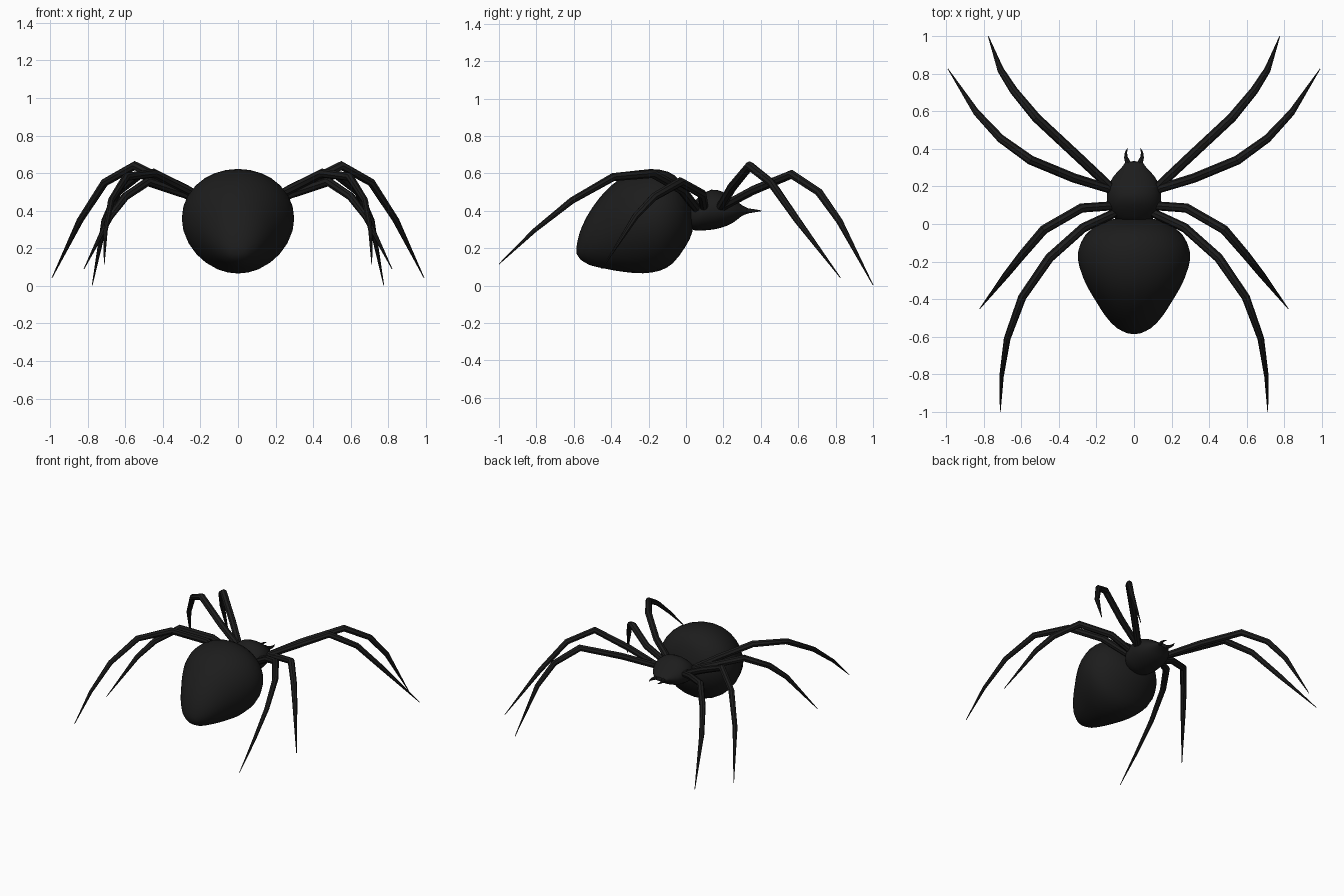
import bpy, bmesh
from math import sin, cos, pi

if "Cube" in bpy.data.objects:
    bpy.data.objects.remove(bpy.data.objects["Cube"])

mat = bpy.data.materials.new("black_shell")
mat.diffuse_color = (0.012, 0.012, 0.012, 1)
mat.use_nodes = True
mat.node_tree.nodes["Principled BSDF"].inputs["Base Color"].default_value = mat.diffuse_color


def catmull(rows, steps):
    """Smoothly resample rows of numbers."""
    out = []
    for i in range(len(rows) - 1):
        a, b = rows[max(i - 1, 0)], rows[i]
        c, d = rows[i + 1], rows[min(i + 2, len(rows) - 1)]
        for s in range(steps):
            t = s / steps
            out.append([0.5 * (2 * q + (r - p) * t + (2 * p - 5 * q + 4 * r - u) * t * t
                               + (3 * q - p - 3 * r + u) * t ** 3)
                        for p, q, r, u in zip(a, b, c, d)])
    out.append(list(rows[-1]))
    return out


def body(name, start, sections, end, n=28):
    """Loft ellipses given as (top y, top z, bottom y, bottom z, half width)."""
    bm = bmesh.new()
    rings = []
    for ty, tz, by, bz, w in catmull(sections, 2):
        cy, cz, hy, hz = (ty + by) / 2, (tz + bz) / 2, (ty - by) / 2, (tz - bz) / 2
        rings.append([bm.verts.new((w * sin(2 * pi * k / n),
                                    cy + hy * cos(2 * pi * k / n),
                                    cz + hz * cos(2 * pi * k / n))) for k in range(n)])
    for a, b in zip(rings, rings[1:]):
        for k in range(n):
            bm.faces.new((a[k], a[(k + 1) % n], b[(k + 1) % n], b[k]))
    for pole, ring in ((start, rings[0]), (end, rings[-1])):
        v = bm.verts.new((0, *pole))
        for k in range(n):
            bm.faces.new((v, ring[k], ring[(k + 1) % n]))
    bmesh.ops.recalc_face_normals(bm, faces=bm.faces)
    me = bpy.data.meshes.new(name)
    bm.to_mesh(me)
    bm.free()
    ob = bpy.data.objects.new(name, me)
    bpy.context.collection.objects.link(ob)
    finish(ob)


def finish(ob, angle=0.7):
    ob.data.materials.clear()
    ob.data.materials.append(mat)
    bpy.ops.object.select_all(action='DESELECT')
    ob.select_set(True)
    bpy.context.view_layer.objects.active = ob
    bpy.ops.object.shade_smooth_by_angle(angle=angle)


def limb(name, points, radii):
    """Tapered eight-sided tube, mirrored to the other side."""
    cu = bpy.data.curves.new(name, 'CURVE')
    cu.dimensions = '3D'
    cu.bevel_depth = 1
    cu.bevel_resolution = 2
    cu.use_fill_caps = True
    sp = cu.splines.new('POLY')
    sp.points.add(len(points) - 1)
    for p, co, r in zip(sp.points, points, radii):
        p.co, p.radius = (*co, 1), r
    ob = bpy.data.objects.new(name, cu)
    bpy.context.collection.objects.link(ob)
    bpy.ops.object.select_all(action='DESELECT')
    ob.select_set(True)
    bpy.context.view_layer.objects.active = ob
    bpy.ops.object.convert(target='MESH')
    ob = bpy.context.view_layer.objects.active
    ob.name = name
    finish(ob)
    m = ob.modifiers.new("mirror", 'MIRROR')
    m.use_mirror_merge = False


# Abdomen, tilted egg
body("abdomen", (0.015, 0.46), [
    (-0.01, 0.53, 0.035, 0.38, 0.10),
    (-0.06, 0.59, 0.035, 0.29, 0.19),
    (-0.14, 0.62, -0.005, 0.205, 0.265),
    (-0.23, 0.618, -0.07, 0.12, 0.298),
    (-0.32, 0.59, -0.14, 0.08, 0.29),
    (-0.40, 0.535, -0.23, 0.066, 0.255),
    (-0.47, 0.46, -0.33, 0.073, 0.205),
    (-0.53, 0.37, -0.43, 0.09, 0.155),
    (-0.57, 0.28, -0.515, 0.11, 0.10),
    (-0.585, 0.21, -0.565, 0.14, 0.045)], (-0.585, 0.17))

# Head and thorax
body("head", (0.0, 0.37), [
    (0.015, 0.42, 0.01, 0.31, 0.08),
    (0.07, 0.475, 0.05, 0.295, 0.13),
    (0.135, 0.513, 0.12, 0.297, 0.143),
    (0.20, 0.50, 0.19, 0.31, 0.138),
    (0.26, 0.46, 0.25, 0.335, 0.108),
    (0.30, 0.43, 0.295, 0.37, 0.068),
    (0.33, 0.415, 0.33, 0.385, 0.045)], (0.335, 0.40))

# Four legs per side, from body to tip
legs = {
    "front_leg": [(0.08, 0.16, 0.40), (0.14, 0.21, 0.43), (0.30, 0.36, 0.51), (0.52, 0.565, 0.595),
                  (0.64, 0.71, 0.50), (0.71, 0.82, 0.345), (0.776, 1.0, 0.003)],
    "second_leg": [(0.08, 0.16, 0.40), (0.14, 0.19, 0.43), (0.32, 0.245, 0.525), (0.55, 0.34, 0.64),
                   (0.71, 0.455, 0.55), (0.84, 0.595, 0.35), (0.99, 0.825, 0.043)],
    "third_leg": [(0.08, 0.10, 0.40), (0.14, 0.095, 0.43), (0.28, 0.085, 0.49), (0.48, -0.03, 0.555),
                  (0.60, -0.17, 0.475), (0.68, -0.27, 0.37), (0.82, -0.45, 0.09)],
    "back_leg": [(0.07, 0.08, 0.39), (0.12, 0.05, 0.42), (0.27, -0.02, 0.51), (0.45, -0.18, 0.60),
                 (0.595, -0.39, 0.58), (0.675, -0.61, 0.455), (0.705, -0.81, 0.295), (0.712, -1.0, 0.115)],
}
for name, pts in legs.items():
    radii = [0.022, 0.024, 0.025, 0.025, 0.022, 0.018, 0.002]
    if len(pts) == 8:
        radii.insert(6, 0.012)
    limb(name, pts, radii)

# Curved fangs
limb("fang", [(0.025, 0.30, 0.40), (0.034, 0.33, 0.40), (0.043, 0.355, 0.40),
              (0.043, 0.38, 0.40), (0.035, 0.402, 0.40)],
     [0.016, 0.014, 0.010, 0.006, 0.002])
